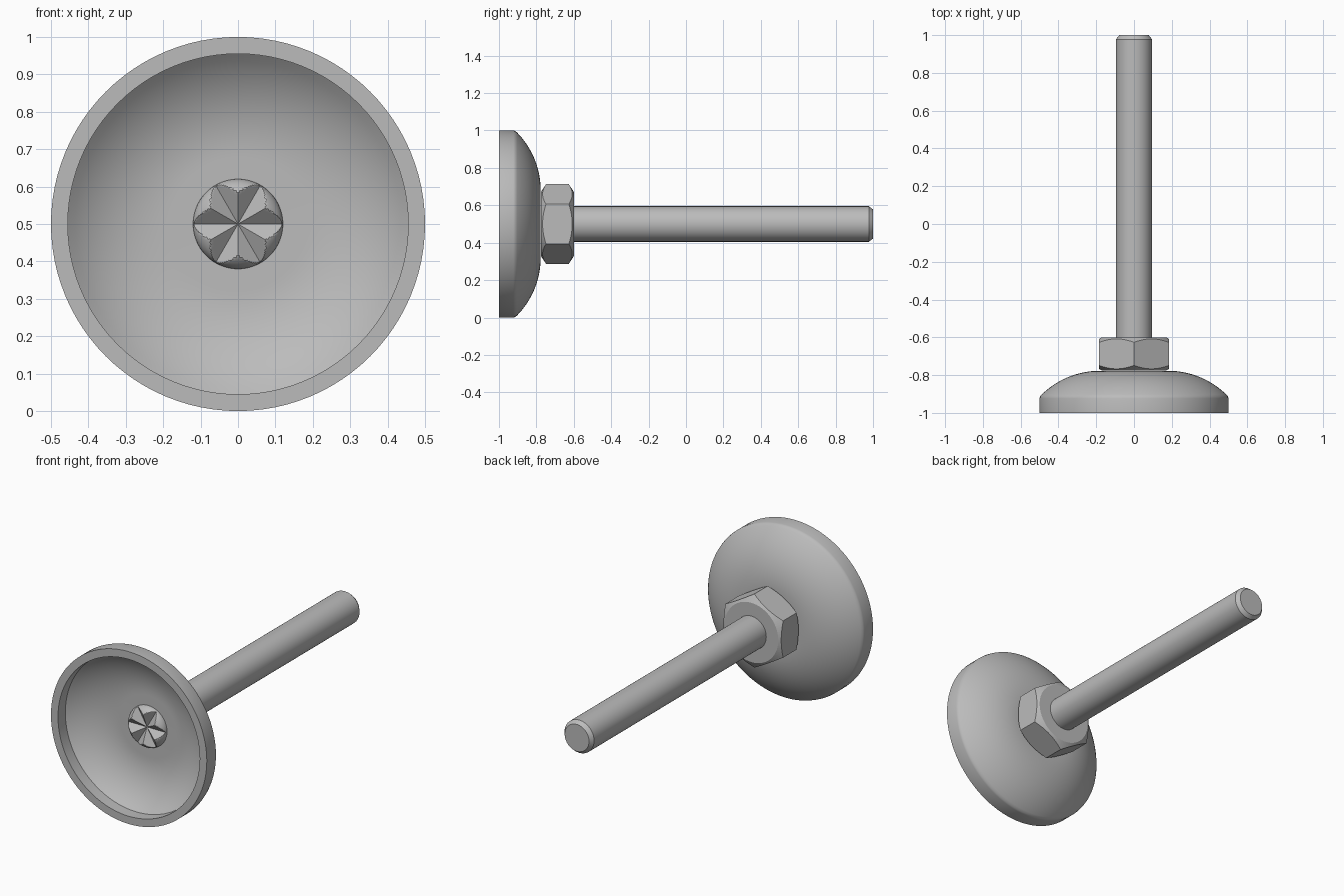
import bpy, bmesh, math
from mathutils import Matrix

cube = bpy.data.objects.get("Cube")
if cube:
    bpy.data.objects.remove(cube, do_unlink=True)

AXIS_Z = 0.5
steel = bpy.data.materials.new("grey steel")
steel.use_nodes = True
GREY = (0.5, 0.5, 0.5, 1)
steel.diffuse_color = GREY
steel.node_tree.nodes["Principled BSDF"].inputs["Base Color"].default_value = GREY


def finish(name, bm, angle=30):
    """Turn a mesh built along local z so that its axis runs along +y."""
    bmesh.ops.remove_doubles(bm, verts=bm.verts, dist=1e-5)
    bmesh.ops.recalc_face_normals(bm, faces=bm.faces)
    bm.transform(Matrix.Translation((0, 0, AXIS_Z)) @ Matrix.Rotation(-math.pi / 2, 4, 'X'))
    mesh = bpy.data.meshes.new(name)
    bm.to_mesh(mesh)
    bm.free()
    mesh.materials.append(steel)
    ob = bpy.data.objects.new(name, mesh)
    bpy.context.collection.objects.link(ob)
    bpy.ops.object.select_all(action='DESELECT')
    ob.select_set(True)
    bpy.context.view_layer.objects.active = ob
    bpy.ops.object.shade_smooth_by_angle(angle=math.radians(angle))
    return ob


def lathe(name, profile, steps=96):
    """Spin (radius, y) points about the axis."""
    bm = bmesh.new()
    verts = [bm.verts.new((r, 0, y)) for r, y in profile]
    edges = [bm.edges.new(pair) for pair in zip(verts, verts[1:])]
    bmesh.ops.spin(bm, geom=verts + edges, cent=(0, 0, 0), axis=(0, 0, 1),
                   angle=math.tau, steps=steps, use_merge=True)
    return finish(name, bm)


def dome(radius, top, end, n=14):
    """Arc from the flat centre down to the rim radius."""
    pts = []
    for i in range(n + 1):
        dx = (end - 0.18) * i / n
        pts.append((0.18 + dx, top - radius + math.sqrt(radius ** 2 - dx ** 2)))
    return pts


# Hollow foot: outer dome, straight rim, inner bowl
outer = dome(0.442, -0.777, 0.488)
inner = dome(0.397, -0.822, 0.455)
lathe("foot_cup", [(0, -0.777)] + outer
      + [(0.497, -0.912), (0.5, -0.923), (0.5, -1), (0.455, -1)]
      + inner[::-1] + [(0, -0.822)])

# Threaded rod as a plain shaft with a chamfered tip
lathe("rod", [(0, -0.7), (0.095, -0.7), (0.095, 0.978), (0.078, 1), (0, 1)], 64)

# Hex nut, its corners trimmed by a double cone
bm = bmesh.new()
bmesh.ops.create_cone(bm, cap_ends=True, segments=6, radius1=0.2135, radius2=0.2135,
                      depth=0.175, matrix=Matrix.Translation((0, 0, -0.6875)))
nut = finish("hex_nut", bm)
trim = lathe("nut_trim_cutter", [(0, -0.775), (0.172, -0.775), (0.222, -0.743),
                                 (0.222, -0.632), (0.172, -0.6), (0, -0.6)])
cut = nut.modifiers.new("chamfer", 'BOOLEAN')
cut.operation = 'INTERSECT'
cut.solver = 'EXACT'
cut.object = trim
bpy.context.view_layer.objects.active = nut
bpy.ops.object.modifier_apply(modifier=cut.name)
bpy.data.objects.remove(trim, do_unlink=True)
nut.data.shade_flat()

# Crimped rivet head inside the bowl: low dome with six V grooves
R, RINGS, STEPS = 0.12, 24, 144
bm = bmesh.new()
rings = []
for i in range(RINGS + 1):
    r = R * math.sin(math.pi / 2 * i / RINGS)
    ring = []
    for j in range(STEPS):
        a = math.tau * j / STEPS
        off = a % (math.pi / 3)
        off = min(off, math.pi / 3 - off)
        cap = 0.07 * math.sqrt(max(0, 1 - (r / R) ** 2))
        height = min(cap, 0.012 + 0.9 * r * math.sin(off))
        ring.append(bm.verts.new((r * math.cos(a), r * math.sin(a), -0.822 - height)))
    rings.append(ring)
for low, high in zip(rings, rings[1:]):
    for j in range(STEPS):
        k = (j + 1) % STEPS
        bm.faces.new((low[j], low[k], high[k], high[j]))
finish("crimped_rivet", bm, 25)
